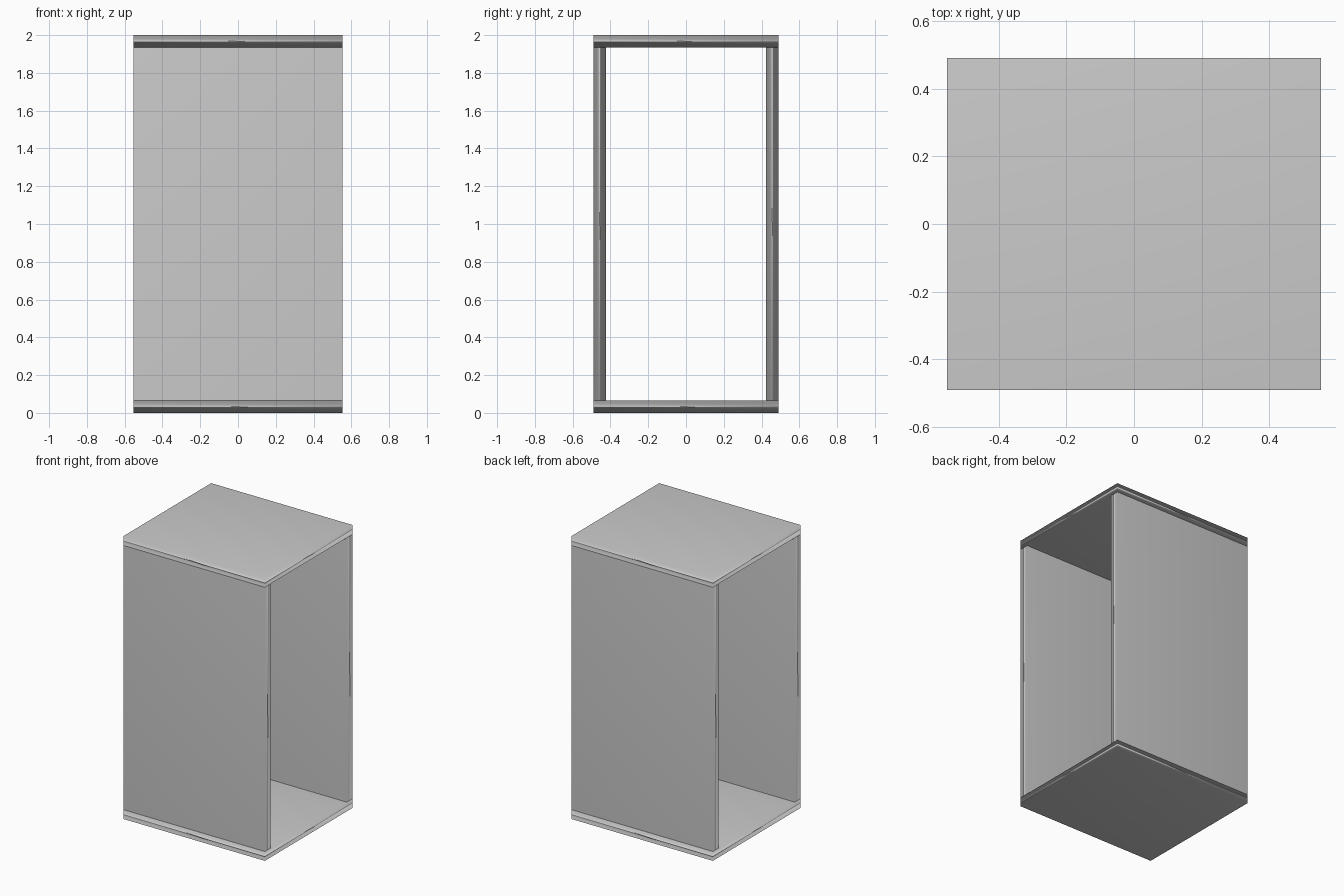
import bpy

default = bpy.data.objects.get("Cube")
if default:
    bpy.data.objects.remove(default, do_unlink=True)

# One plain grey for every panel
grey = bpy.data.materials.new("light_grey")
grey.use_nodes = True
colour = (0.6, 0.6, 0.6, 1)
grey.diffuse_color = colour
grey.node_tree.nodes["Principled BSDF"].inputs["Base Color"].default_value = colour

WIDTH, DEPTH, HEIGHT, THICK = 1.106, 0.98, 2.0, 0.066


def panel(name, size, location):
    """Slab whose smooth normals follow its broad faces."""
    bpy.ops.mesh.primitive_cube_add(size=1, location=location)
    obj = bpy.context.object
    obj.name = name
    obj.scale = size
    bpy.ops.object.transform_apply(location=False, rotation=False, scale=True)
    obj.data.materials.append(grey)
    bpy.ops.object.shade_smooth()
    normals = obj.modifiers.new("broad_face_normals", "WEIGHTED_NORMAL")
    normals.mode = "FACE_AREA"
    return obj


# Top and bottom slabs span the full footprint
for name, z in (("bottom_panel", THICK / 2), ("top_panel", HEIGHT - THICK / 2)):
    panel(name, (WIDTH, DEPTH, THICK), (0, 0, z))

# Front and back walls stand between them; both sides stay open
for name, side in (("front_panel", -1), ("back_panel", 1)):
    panel(name, (WIDTH, THICK, HEIGHT - 2 * THICK),
          (0, side * (DEPTH - THICK) / 2, HEIGHT / 2))
